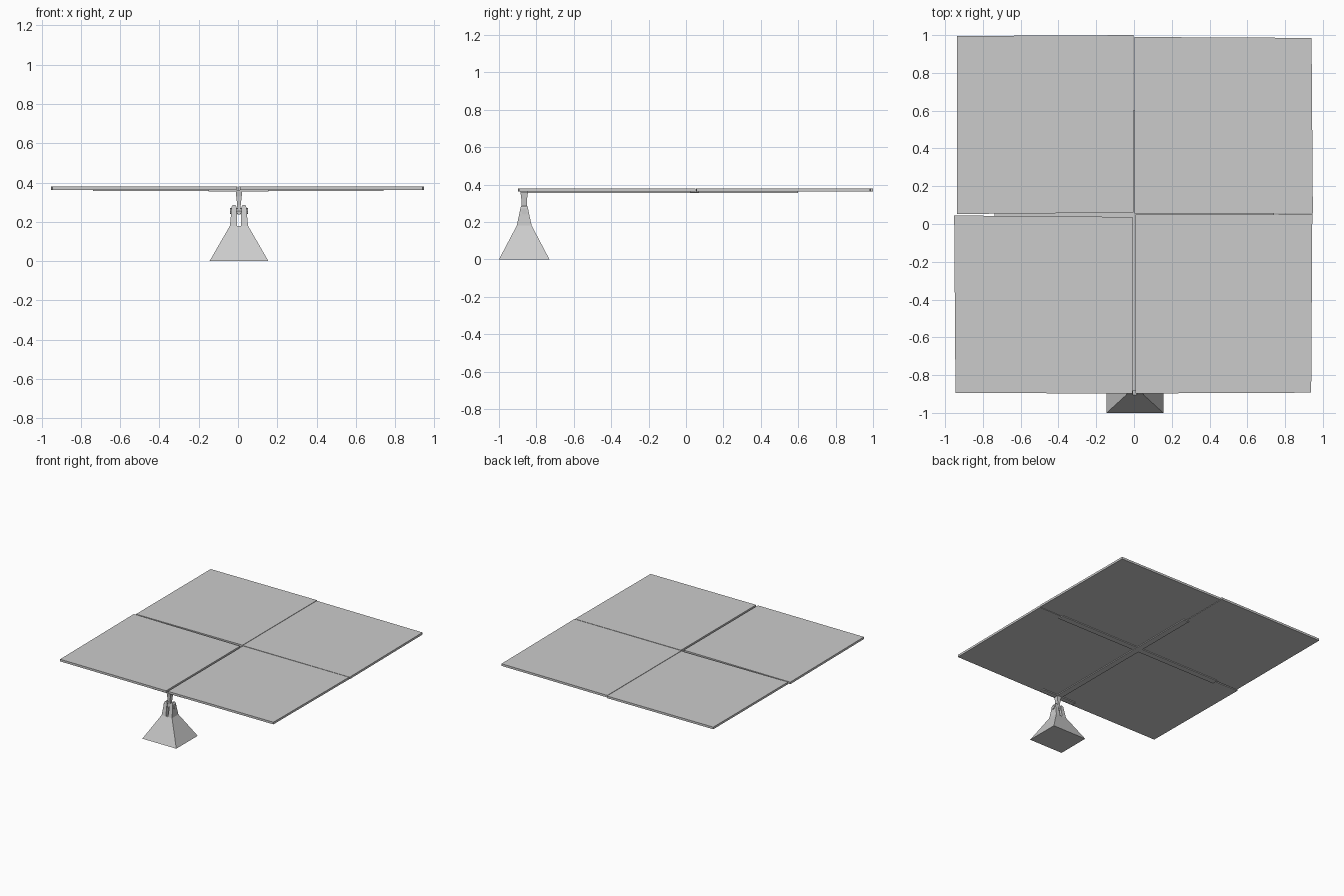
import bpy, math

if "Cube" in bpy.data.objects:
    bpy.data.objects.remove(bpy.data.objects["Cube"])

CX, CY = 0.005, -0.865   # mount axis


def loft(name, rings):
    """Closed solid from stacked four-point rings (bottom to top)."""
    verts = [v for r in rings for v in r]
    n = len(rings)
    faces = [(3, 2, 1, 0), tuple(4 * (n - 1) + i for i in range(4))]
    for k in range(n - 1):
        for i in range(4):
            j = (i + 1) % 4
            faces.append((4 * k + i, 4 * k + j, 4 * k + 4 + j, 4 * k + 4 + i))
    me = bpy.data.meshes.new(name)
    me.from_pydata(verts, [], faces)
    ob = bpy.data.objects.new(name, me)
    bpy.context.collection.objects.link(ob)
    return ob


def rect(x0, x1, y0, y1, z):
    return [(x0, y0, z), (x1, y0, z), (x1, y1, z), (x0, y1, z)]


def slab(name, corners, z0, z1):
    return loft(name, [[(x, y, z) for x, y in corners] for z in (z0, z1)])


def box(name, x0, x1, y0, y1, z0, z1):
    return loft(name, [rect(x0, x1, y0, y1, z0), rect(x0, x1, y0, y1, z1)])


# four slightly uneven panels
panels = {
    "panel_back_left": [(-0.938, 0.053), (-0.002, 0.06), (-0.002, 1.0), (-0.938, 0.995)],
    "panel_back_right": [(0.002, 0.056), (0.947, 0.056), (0.94, 0.985), (0.002, 0.99)],
    "panel_front_left": [(-0.945, -0.895), (-0.007, -0.897), (-0.007, 0.037), (-0.952, 0.045)],
    "panel_front_right": [(0.009, -0.897), (0.938, -0.893), (0.944, 0.052), (0.009, 0.05)],
}
for name, corners in panels.items():
    slab(name, corners, 0.363, 0.38)

# support rails below the panels
box("rail_lengthwise", -0.022, 0.026, -0.885, 0.6, 0.356, 0.363)
box("rail_crosswise", -0.738, 0.74, 0.022, 0.07, 0.3565, 0.3632)
box("rail_front_short", -0.15, 0.155, -0.885, -0.845, 0.3555, 0.3628)

# tapered base
loft("base", [rect(CX - 0.15, CX + 0.15, CY - 0.135, CY + 0.135, 0),
              rect(CX - 0.046, CX + 0.046, CY - 0.04, CY + 0.04, 0.18)])

# fork prongs on either side of the hinge
for side, s in (("left", -1), ("right", 1)):
    rings = []
    for inner, outer, hy, z in ((0.009, 0.046, 0.04, 0.18), (0.011, 0.041, 0.028, 0.235),
                                (0.013, 0.038, 0.02, 0.275), (0.018, 0.031, 0.017, 0.286)):
        a, b = sorted((CX + s * inner, CX + s * outer))
        rings.append(rect(a, b, CY - hy, CY + hy, z))
    loft("fork_" + side, rings)

# hinge pin
bpy.ops.mesh.primitive_cylinder_add(vertices=8, radius=0.016, depth=0.092,
                                    location=(CX, CY, 0.255),
                                    rotation=(0, math.pi / 2, 0))
bpy.context.object.name = "hinge_pin"

# stem carrying the panels
loft("stem", [rect(CX - 0.008, CX + 0.008, CY - 0.016, CY + 0.016, 0.238),
              rect(CX - 0.009, CX + 0.009, CY - 0.014, CY + 0.014, 0.285),
              rect(CX - 0.014, CX + 0.014, CY - 0.016, CY + 0.016, 0.33),
              rect(CX - 0.016, CX + 0.016, CY - 0.02, CY + 0.02, 0.358)])
